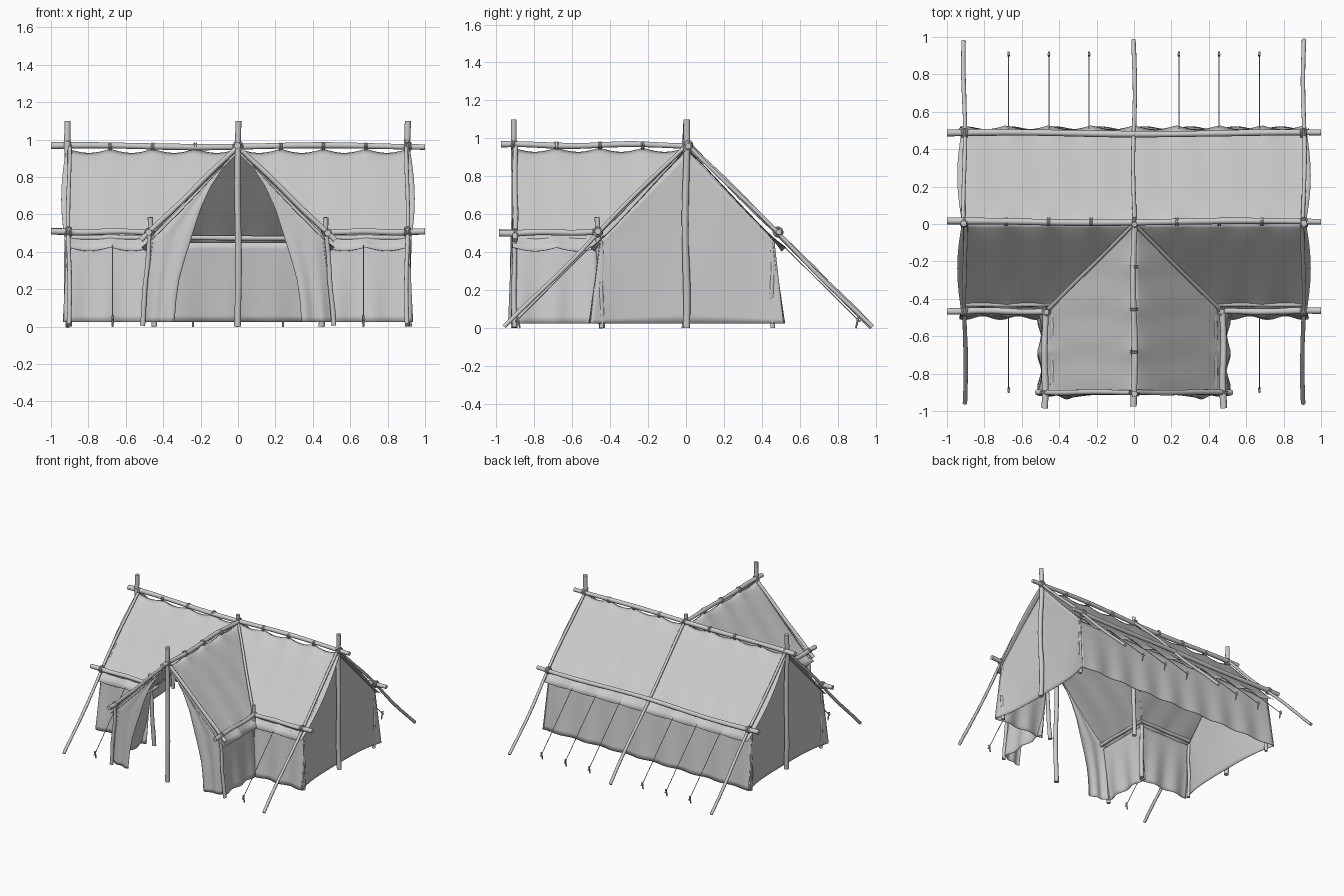
import bpy, bmesh, random
from math import sin, cos, pi
from mathutils import Vector

if "Cube" in bpy.data.objects:
    bpy.data.objects.remove(bpy.data.objects["Cube"])

random.seed(4)
GAP = 0.2275  # spacing of ridge ties and guy lines


def finish(name, bm, thick=0.0):
    bmesh.ops.recalc_face_normals(bm, faces=bm.faces)
    me = bpy.data.meshes.new(name)
    bm.to_mesh(me)
    bm.free()
    ob = bpy.data.objects.new(name, me)
    bpy.context.collection.objects.link(ob)
    bpy.ops.object.select_all(action='DESELECT')
    ob.select_set(True)
    bpy.context.view_layer.objects.active = ob
    bpy.ops.object.shade_smooth_by_angle(angle=0.9)
    if thick:
        m = ob.modifiers.new("cloth", 'SOLIDIFY')
        m.thickness = thick
        m.offset = 0
    return ob


def pole(name, a, b, r=0.017, wob=0.005, sides=10, segs=10, taper=0.88):
    # slightly crooked round pole from a to b
    a, b = Vector(a), Vector(b)
    d = (b - a).normalized()
    q = d.to_track_quat('Z', 'Y')
    ph = [random.uniform(0, 6.28) for _ in range(2)]
    bm = bmesh.new()
    rings = []
    for i in range(segs + 1):
        t = i / segs
        off = Vector((sin(t * 8 + ph[0]), sin(t * 10 + ph[1]), 0)) * wob
        rr = r * (1 + (taper - 1) * t) * (1 + (0.05 if wob else 0) * sin(t * 17 + ph[0]))
        c = a.lerp(b, t)
        rings.append([bm.verts.new(c + q @ (off + Vector((cos(k * 2 * pi / sides),
                      sin(k * 2 * pi / sides), 0)) * rr)) for k in range(sides)])
    for p, n in zip(rings, rings[1:]):
        for k in range(sides):
            j = (k + 1) % sides
            bm.faces.new((p[k], p[j], n[j], n[k]))
    bm.faces.new(rings[0])
    bm.faces.new(rings[-1])
    return finish(name, bm)


def sheet(name, nu, nv, f, thick=0.003):
    # cloth panel from a function of u, v
    bm = bmesh.new()
    g = [[bm.verts.new(f(i / nu, j / nv)) for i in range(nu + 1)] for j in range(nv + 1)]
    for j in range(nv):
        for i in range(nu):
            bm.faces.new((g[j][i], g[j][i + 1], g[j + 1][i + 1], g[j + 1][i]))
    bmesh.ops.remove_doubles(bm, verts=bm.verts, dist=0.0003)
    return finish(name, bm, thick)


def lashing(name, c, axis, r=0.022, turns=2):
    # rope wound round a pole
    for k in range(turns):
        o = Vector(axis) * (k - (turns - 1) / 2) * 0.011
        bpy.ops.mesh.primitive_torus_add(major_radius=r, minor_radius=0.0045, major_segments=14,
            minor_segments=6, location=Vector(c) + o,
            rotation=Vector(axis).to_track_quat('Z', 'Y').to_euler())
        bpy.context.object.name = name
        bpy.ops.object.shade_smooth()


def sc(t):
    return abs(sin(pi * t / GAP))


def slope_z(v, t):
    # roof height down the slope, scalloped at the ridge and the eave
    return (0.95 - 0.525 * v - 0.006 * sin(pi * v) - 0.022 * sc(t) * (1 - v) ** 10
            - 0.02 * sc(t) * v ** 12 + 0.003 * sin(t * 28) * sin(pi * v))


def flare(v, t):
    return 0.495 * v + 0.022 * (1 - sc(t)) * v ** 10


def drop(v):
    return 0.45 - 0.425 * v


# roof cloth: back slope, two front slopes, two porch slopes
def back_roof(u, v):
    x = (2 * u - 1) * (0.92 + 0.025 * sin(pi * v))
    return (x, 0.01 + flare(v, x), slope_z(v, x))


# long back wall
def back_wall(u, v):
    x = (2 * u - 1) * (0.915 + 0.015 * v)
    return (x, 0.458 + 0.055 * v + 0.008 * v * sin(x * 26), drop(v))


sheet("back_roof", 96, 20, back_roof)
sheet("back_wall", 80, 12, back_wall)
for s in (-1, 1):
    def front_roof(u, v):
        x0 = 0.49 * v
        x = x0 + (0.92 + 0.025 * sin(pi * v) - x0) * u
        return (s * x, 0.005 - 0.985 * flare(v, x), slope_z(v, x))

    def porch_roof(u, v):
        y = -0.48 * v + (-0.915 + 0.48 * v) * u
        return (s * flare(v, y), y, slope_z(v, y))
    sheet("front_roof", 48, 20, front_roof)
    sheet("porch_roof", 48, 20, porch_roof)

    # gable end wall, five-sided, hung inside the posts and flared at the corners
    def gable(u, v):
        a = 2 * u - 1
        z = 0.025 + (0.915 - 0.485 * abs(a)) * v
        low = max(0, (0.45 - z) / 0.45)
        y = 0.005 + a * (0.462 + 0.05 * low)
        x = 0.883 + 0.03 * a * a * (0.3 + v) / 1.3 + 0.048 * low * a ** 4 \
            + 0.012 * sin(pi * abs(a)) * v
        return (s * x, y, z)
    sheet("end_wall", 40, 20, gable)

    # low front wall and porch side wall
    def front_wall(u, v):
        x = 0.475 + 0.445 * u
        return (s * (x + 0.012 * v * u), -0.452 - 0.05 * v - 0.01 * v * sin(u * 15), drop(v))

    def porch_wall(u, v):
        return (s * (0.456 + 0.05 * v + 0.01 * v * sin(u * 15)), -0.47 - 0.43 * u, drop(v))
    sheet("front_wall", 28, 12, front_wall)
    sheet("porch_wall", 28, 12, porch_wall)

    # drawn-back door flap
    rows = [(0.93, 0.0), (0.85, 0.08), (0.75, 0.145), (0.63, 0.2), (0.47, 0.25),
            (0.35, 0.288), (0.25, 0.315), (0.15, 0.33), (0.025, 0.34)]

    def flap(u, v):
        z = 0.93 - 0.905 * v
        xi = next((x1 + (x2 - x1) * (z1 - z) / (z1 - z2)
                   for (z1, x1), (z2, x2) in zip(rows, rows[1:]) if z >= z2 - 1e-6), 0.34)
        xo = 0.945 - z if z > 0.48 else 0.465 + 0.035 * (0.48 - z) / 0.45
        y = -0.9 - 0.03 * v * cos(pi / 2 * u) - 0.007 * v * sin(u * 11)
        return (s * (xi + (xo - xi) * u), y, z)
    sheet("door_flap", 20, 32, flap)

# ridge and eave poles
pole("main_ridge_pole", (-1, 0.012, 0.965), (1, 0.012, 0.965), 0.018, segs=24)
pole("porch_ridge_pole", (0, -0.975, 0.965), (0, 0.02, 0.965), 0.017, segs=14)
pole("back_eave_pole", (-1, 0.485, 0.507), (1, 0.485, 0.507), 0.018, segs=24)
pole("back_inner_rail", (-0.9, 0.428, 0.475), (0.9, 0.428, 0.475), 0.014, 0.002, segs=20)
for s in (-1, 1):
    pole("front_eave_pole", (s, -0.465, 0.507), (s * 0.45, -0.468, 0.507), 0.018, 0.003)
    pole("porch_eave_pole", (s * 0.478, -0.985, 0.502), (s * 0.475, -0.45, 0.507), 0.018, 0.003)
    pole("front_inner_rail", (s * 0.9, -0.43, 0.475), (s * 0.43, -0.43, 0.475), 0.014, 0.001)
    pole("porch_inner_rail", (s * 0.433, -0.9, 0.475), (s * 0.433, -0.42, 0.475), 0.014, 0.001)
    # posts
    pole("end_post", (s * 0.91, 0, 0), (s * 0.908, 0, 1.1), 0.019)
    pole("valley_post", (s * 0.447, -0.445, 0), (s * 0.468, -0.468, 0.585), 0.016, 0.002)
    pole("porch_corner_post", (s * 0.512, -0.905, 0.005), (s * 0.472, -0.905, 0.5), 0.014, 0.002)
    pole("back_corner_post", (s * 0.908, 0.455, 0), (s * 0.908, 0.455, 0.46), 0.013, 0.003)
    pole("front_corner_post", (s * 0.908, -0.445, 0), (s * 0.908, -0.445, 0.46), 0.013, 0.003)
    # rafters
    pole("back_rafter", (s * 0.908, 0.98, 0.005), (s * 0.908, -0.015, 0.995), 0.012)
    pole("front_rafter", (s * 0.904, -0.955, 0.005), (s * 0.904, 0.015, 0.985), 0.012)
    pole("porch_rafter", (s * 0.518, -0.9, 0.462), (0, -0.9, 0.965), 0.015, 0.002)
    pole("valley_pole", (s * 0.47, -0.468, 0.495), (0, 0, 0.962), 0.011, 0.001)
    # corner lashings
    for c in ((0.908, 0.01, 0.965), (0.906, 0.485, 0.507), (0.906, -0.465, 0.507)):
        p = (s * c[0], c[1], c[2])
        lashing("corner_lashing", p, (1, 0.35, 0.25), 0.024)
        lashing("corner_lashing", p, (1, -0.35, -0.25), 0.024)
    lashing("valley_lashing", (s * 0.47, -0.467, 0.507), (0.5, 0.3, 1), 0.023)
    lashing("porch_lashing", (s * 0.476, -0.9, 0.5), (0, 1, 0), 0.022)
pole("porch_front_post", (0, -0.908, 0), (0, -0.905, 1.1), 0.018, 0.003)
pole("centre_post", (0, 0, 0), (0, 0, 1.02), 0.016, 0.003)
pole("middle_back_rafter", (0, 0.98, 0.005), (0, -0.01, 0.995), 0.012)
lashing("porch_top_lashing", (0, -0.905, 0.965), (0.3, 1, 0), 0.025)
lashing("centre_lashing", (0, 0.01, 0.965), (1, 0, 0), 0.023)

# ridge ties
for k in (-3, -2, -1, 1, 2, 3):
    lashing("ridge_tie", (k * GAP, 0.012, 0.962), (1, 0, 0), 0.019)
for k in (1, 2, 3):
    lashing("porch_tie", (0, -k * GAP, 0.962), (0, 1, 0), 0.019)


# guy lines with pegs
def guy(x, y0, y1):
    d = 1 if y1 > 0 else -1
    pole("guy_line", (x, y0, 0.435), (x, y1, 0.045), 0.003, 0, 6, 1, 1)
    pole("peg", (x, y1 - d * 0.01, 0.0), (x, y1 + d * 0.004, 0.06), 0.005, 0, 6, 1, 1.5)
    pole("peg_hook", (x, y1 - d * 0.005, 0.045), (x, y1 + d * 0.016, 0.035), 0.005, 0, 6, 1, 1)


for x in (-0.67, -0.455, -0.24, 0.24, 0.455, 0.67):
    guy(x, 0.512, 0.905)
for x in (-0.67, 0.67):
    guy(x, -0.5, -0.885)
